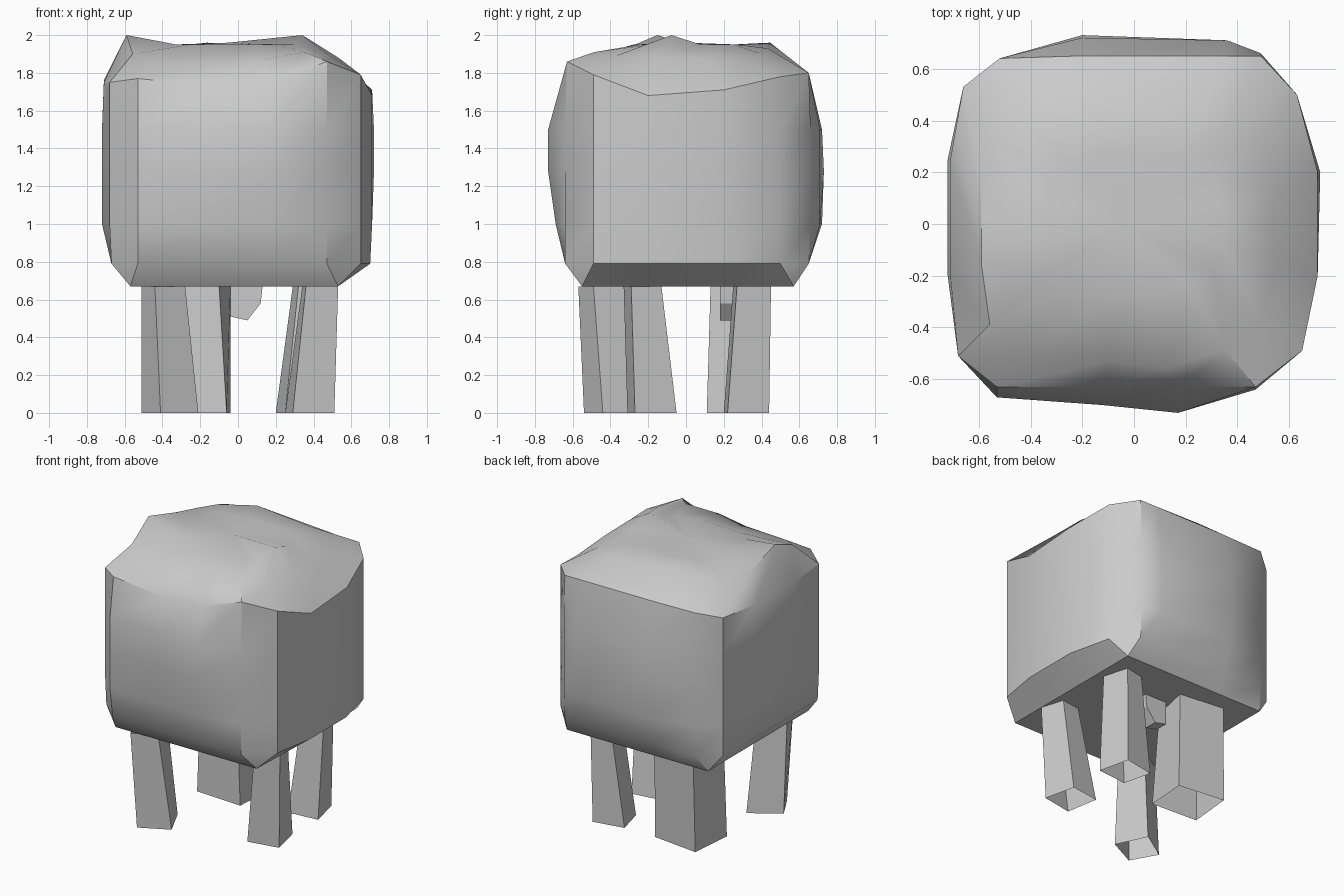
import bpy, bmesh, math

if "Cube" in bpy.data.objects:
    bpy.data.objects.remove(bpy.data.objects["Cube"])

def make_object(name, bm, smooth=False):
    bmesh.ops.remove_doubles(bm, verts=bm.verts, dist=.002)
    bmesh.ops.recalc_face_normals(bm, faces=bm.faces)
    me = bpy.data.meshes.new(name)
    bm.to_mesh(me)
    bm.free()
    ob = bpy.data.objects.new(name, me)
    bpy.context.collection.objects.link(ob)
    if smooth:
        bpy.ops.object.select_all(action='DESELECT')
        ob.select_set(True)
        bpy.context.view_layer.objects.active = ob
        bpy.ops.object.shade_smooth_by_angle(angle=math.radians(32))
    return ob

def loft(bm, rings):
    """Join rings of points with quads; returns the vertex rings."""
    vr = [[bm.verts.new(p) for p in r] for r in rings]
    for a, b in zip(vr, vr[1:]):
        n = len(a)
        for i in range(n):
            bm.faces.new((a[i], a[(i + 1) % n], b[(i + 1) % n], b[i]))
    return vr

def clamp(v, lo, hi):
    return max(lo, min(hi, v))

# Body: widest outline seen from above, cut to a box at each height
outline = [(-.53, -.67), (-.12, -.70), (.17, -.73), (.47, -.64),
           (.65, -.49), (.71, -.2), (.72, .2), (.63, .5),
           (.49, .66), (.36, .71), (-.2, .73), (-.52, .64),
           (-.66, .53), (-.72, .25), (-.72, -.2), (-.68, -.51)]
# height, spread before cutting, box limits (the base is spread into a square)
levels = [(.67, 1.15, -.57, .53, -.55, .57), (.79, 1, -.67, .70, -.64, .65),
          (1.0, 1, -.72, .71, -.69, .72), (1.28, 1, -.72, .72, -.73, .73),
          (1.5, 1, -.72, .72, -.73, .72)]
rings = [[(clamp(x * s, x0, x1), clamp(y * s, y0, y1), z) for x, y in outline]
         for z, s, x0, x1, y0, y1 in levels]

# Body: wavy rim and lumpy crown
rim = [1.77, 1.73, 1.75, 1.86, 1.79, 1.68, 1.71, 1.78,
       1.80, 1.80, 1.80, 1.80, 1.76, 1.76, 1.75, 1.75]
crown = [1.85, 1.85, 1.87, 1.91, 1.89, 1.88, 1.87, 1.87,
         1.90, 1.93, 1.96, 1.92, 1.89, 1.91, 2.0, 1.90]
rings.append([(clamp(x, -.71, .71), clamp(y, -.63, .65), z)
              for (x, y), z in zip(outline, rim)])
rings.append([(x * (.82 if x < 0 else .75), y * (.76 if y < 0 else .61), z)
              for (x, y), z in zip(outline, crown)])
rings.append([(x * .48, y * .38, 2.0 if i == 5 else 1.95)
              for i, (x, y) in enumerate(outline)])
bm = bmesh.new()
vr = loft(bm, rings)
bm.faces.new(vr[0])
peak = bm.verts.new((-.05, 0, 1.96))
for i in range(16):
    bm.faces.new((vr[-1][i], vr[-1][(i + 1) % 16], peak))
make_object("body", bm, True)

# Legs: tapered four-sided tubes, open at the foot
legs = {
    "front_left_leg": ([(-.41, -.54), (-.21, -.44), (-.31, -.23), (-.51, -.36)],
                       [(-.44, -.57), (-.28, -.49), (-.34, -.30), (-.51, -.40)]),
    "front_right_leg": ([(.29, -.31), (.51, -.27), (.46, -.05), (.25, -.08)],
                        [(.36, -.33), (.53, -.29), (.48, -.13), (.34, -.15)]),
    "back_right_leg": ([(.25, .20), (.47, .22), (.42, .44), (.20, .40)],
                       [(.32, .25), (.48, .27), (.43, .45), (.29, .42)]),
    "back_left_leg": ([(-.41, .13), (-.06, .11), (-.04, .40), (-.38, .44)],
                      [(-.40, .15), (-.10, .13), (-.04, .41), (-.37, .45)]),
}
for name, (foot, hip) in legs.items():
    bm = bmesh.new()
    loft(bm, [[(x, y, 0) for x, y in foot], [(x, y, .67) for x, y in hip]])
    make_object(name, bm)

# Small nub under the belly
profile = [(-.04, .67), (-.04, .51), (.05, .49), (.12, .58), (.13, .67)]
bm = bmesh.new()
ends = loft(bm, [[(x, y, z) for x, z in profile] for y in (.18, .27)])
for e in ends:
    bm.faces.new(e)
make_object("belly_nub", bm)
